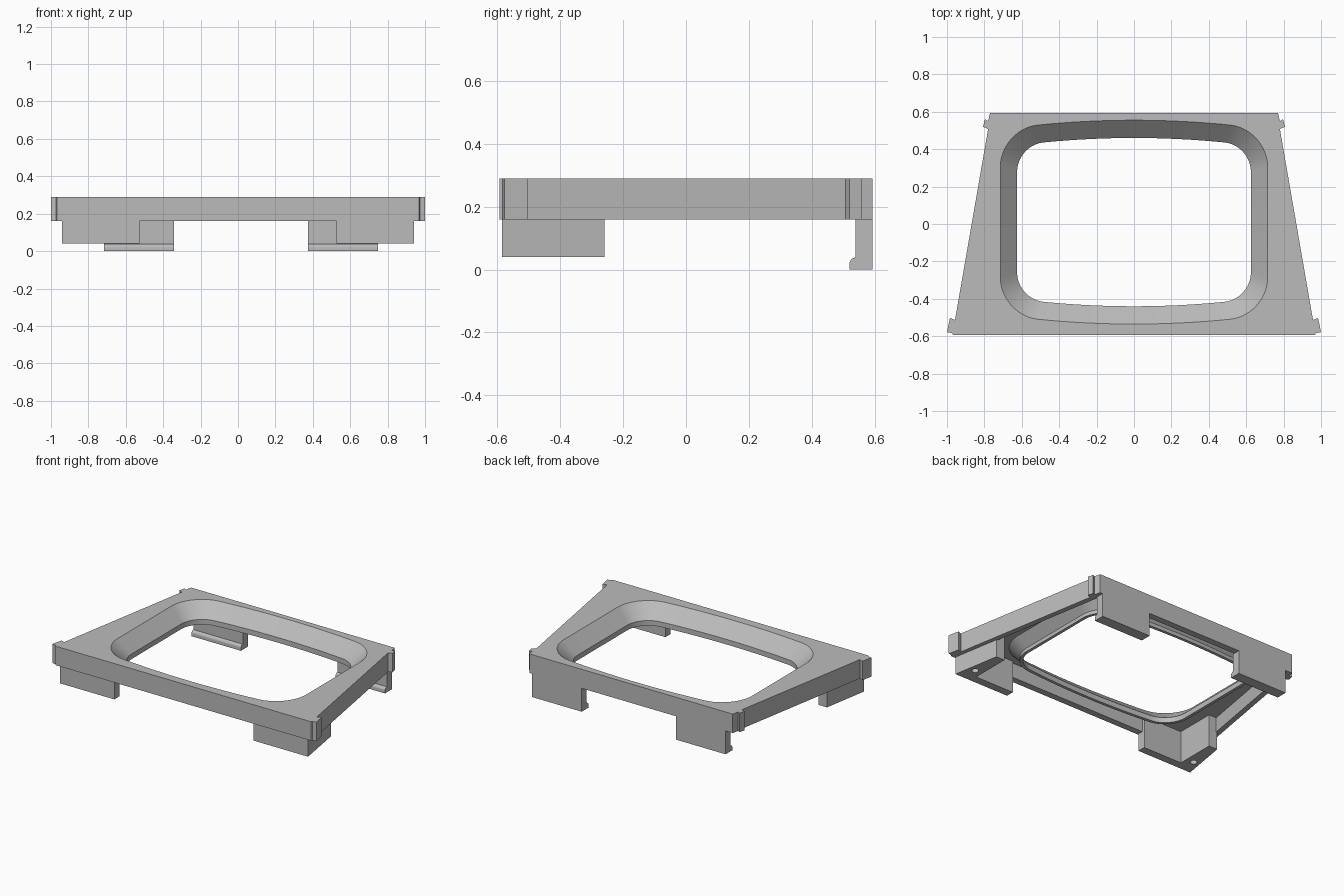
import bpy, bmesh, math

cube = bpy.data.objects.get("Cube")
if cube:
    bpy.data.objects.remove(cube, do_unlink=True)

grey = bpy.data.materials.new("plain grey")
grey.use_nodes = True
colour = (0.5, 0.5, 0.5, 1)
grey.diffuse_color = colour
grey.node_tree.nodes["Principled BSDF"].inputs["Base Color"].default_value = colour


def add_loop(bm, points, z):
    """Closed ring of vertices at one height."""
    return [bm.verts.new((x, y, z)) for x, y in points]


def skin(bm, a, b):
    """Quad strip between two matching rings."""
    n = len(a)
    for i in range(n):
        j = (i + 1) % n
        bm.faces.new((a[i], a[j], b[j], b[i]))


def fill(bm, *rings):
    """Flat face bounded by an outer ring and an optional hole."""
    edges = []
    for ring in rings:
        for i, v in enumerate(ring):
            w = ring[(i + 1) % len(ring)]
            edges.append(bm.edges.get((v, w)) or bm.edges.new((v, w)))
    bmesh.ops.triangle_fill(bm, edges=edges, use_beauty=True)


def finish(bm, name):
    bmesh.ops.recalc_face_normals(bm, faces=bm.faces[:])
    mesh = bpy.data.meshes.new(name)
    bm.to_mesh(mesh)
    bm.free()
    mesh.materials.append(grey)
    obj = bpy.data.objects.new(name, mesh)
    bpy.context.collection.objects.link(obj)
    bpy.ops.object.select_all(action="DESELECT")
    obj.select_set(True)
    bpy.context.view_layer.objects.active = obj
    bpy.ops.object.shade_smooth_by_angle(angle=math.radians(30))
    return obj


def mirrored(half):
    """Complete an outline from its +x half."""
    return half + [(-x, y) for x, y in reversed(half)]


def opening(hx, hy, bow, r, steps=12):
    """Rounded rectangle whose front and back edges bow outwards."""
    cx, cy = hx - r, hy - bow - r
    quarter = [(cx + r * math.cos(a), cy + r * math.sin(a))
               for a in (math.pi / 2 * i / steps for i in range(steps + 1))]
    quarter += [(cx * (1 - i / 8), cy + r) for i in range(1, 8)]
    quarter = [(x, y + bow * (1 - (x / hx) ** 2)) for x, y in quarter]
    top = quarter + [(0, hy)] + [(-x, y) for x, y in reversed(quarter)]
    ring = top + [(-x, -y) for x, y in top]
    return [(x, y + 0.01) for x, y in ring]


# Bezel frame: tapered outline with corner tabs, hollow below, sloping opening
outline = mirrored([
    (0.968, -0.593), (0.973, -0.583), (1.0, -0.578), (0.984, -0.503),
    (0.957, -0.513), (0.78, 0.508), (0.807, 0.52), (0.797, 0.56),
    (0.78, 0.55), (0.77, 0.594)])
cavity = mirrored([(0.926, -0.548), (0.736, 0.549)])
TOP, CEILING, LIP, BASE = 0.29, 0.26, 0.2, 0.16

bm = bmesh.new()
outer_top = add_loop(bm, outline, TOP)
outer_base = add_loop(bm, outline, BASE)
cavity_base = add_loop(bm, cavity, BASE)
cavity_top = add_loop(bm, cavity, CEILING)
funnel = [add_loop(bm, opening(*shape), z) for shape, z in (
    ((0.705, 0.533, 0.05, 0.2), CEILING),
    ((0.645, 0.47, 0.04, 0.16), LIP - 0.01),
    ((0.645, 0.47, 0.04, 0.16), BASE + 0.005),
    ((0.625, 0.45, 0.04, 0.14), BASE + 0.005),
    ((0.625, 0.45, 0.04, 0.14), LIP),
    ((0.715, 0.545, 0.05, 0.2), TOP))]
skin(bm, outer_top, outer_base)
fill(bm, outer_base, cavity_base)
skin(bm, cavity_base, cavity_top)
fill(bm, cavity_top, funnel[0])
for a, b in zip(funnel, funnel[1:]):
    skin(bm, a, b)
fill(bm, outer_top, funnel[-1])
finish(bm, "bezel_frame")

# Front feet: L-shaped posts with a blind screw hole underneath
for side, name in ((1, "left_front_foot"), (-1, "right_front_foot")):
    shape = [(0.527, -0.585), (0.94, -0.585), (0.885, -0.26),
             (0.82, -0.26), (0.82, -0.53), (0.527, -0.53)]
    hole = [(0.875 + 0.022 * math.cos(math.tau * i / 20),
             -0.475 + 0.022 * math.sin(math.tau * i / 20)) for i in range(20)]
    shape, hole = ([(side * x, y) for x, y in ring] for ring in (shape, hole))
    bm = bmesh.new()
    low, high = add_loop(bm, shape, 0.04), add_loop(bm, shape, CEILING + 0.005)
    hole_low, hole_high = add_loop(bm, hole, 0.04), add_loop(bm, hole, 0.14)
    skin(bm, low, high)
    skin(bm, hole_low, hole_high)
    fill(bm, low, hole_low)
    fill(bm, hole_high)
    fill(bm, high)
    finish(bm, name)

# Back clips: hanging plates with a rounded hook along the lower inside edge
hook = [(0.54 - 0.02 * math.cos(a), 0.018 + 0.02 * math.sin(a))
        for a in (math.pi / 2 * i / 8 for i in range(9))]
profile = [(0.54, BASE), (0.594, BASE), (0.594, 0), (0.52, 0)] + hook
for x0, x1, name in ((0.374, 0.749, "left_back_clip"),
                     (-0.716, -0.342, "right_back_clip")):
    bm = bmesh.new()
    ends = [[bm.verts.new((x, y, z)) for y, z in profile] for x in (x0, x1)]
    skin(bm, *ends)
    for end in ends:
        bm.faces.new(end)
    finish(bm, name)
